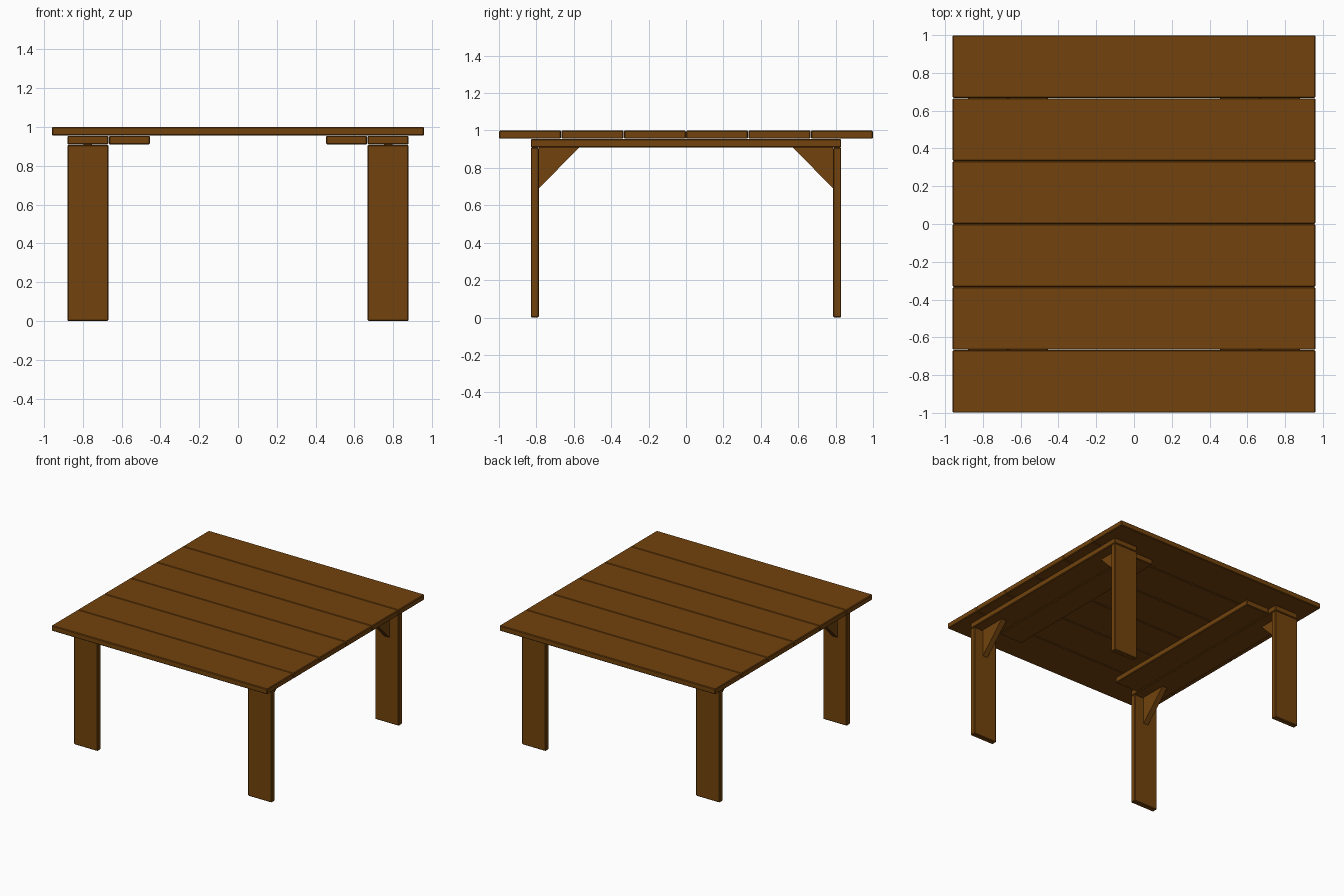
import bpy, bmesh

if "Cube" in bpy.data.objects:
    bpy.data.objects.remove(bpy.data.objects["Cube"])

wood = bpy.data.materials.new("wood")
wood.diffuse_color = (0.17, 0.056, 0.004, 1)
wood.use_nodes = True
wood.node_tree.nodes["Principled BSDF"].inputs["Base Color"].default_value = wood.diffuse_color


def finish(name, bm):
    bmesh.ops.recalc_face_normals(bm, faces=bm.faces)
    mesh = bpy.data.meshes.new(name)
    bm.to_mesh(mesh)
    bm.free()
    mesh.materials.append(wood)
    ob = bpy.data.objects.new(name, mesh)
    bpy.context.collection.objects.link(ob)
    return ob


def board(name, x, y, z):
    """Board between (min, max) pairs, with slightly eased edges."""
    bm = bmesh.new()
    bmesh.ops.create_cube(bm, size=1)
    for v in bm.verts:
        v.co = [(a + b) / 2 + c * (b - a) for (a, b), c in zip((x, y, z), v.co)]
    bmesh.ops.bevel(bm, geom=bm.edges[:], offset=0.005, segments=1, affect='EDGES')
    return finish(name, bm)


def span(s, a, b):
    return tuple(sorted((s * a, s * b)))


def brace(name, sx, sy):
    """Triangular corner brace between leg and rail."""
    bm = bmesh.new()
    profile = [(0.787, 0.91), (0.57, 0.91), (0.787, 0.69)]
    face = bm.faces.new([bm.verts.new((sx * 0.775 - 0.022, sy * y, z)) for y, z in profile])
    ext = bmesh.ops.extrude_face_region(bm, geom=[face])
    verts = [g for g in ext['geom'] if isinstance(g, bmesh.types.BMVert)]
    bmesh.ops.translate(bm, verts=verts, vec=(0.044, 0, 0))
    return finish(name, bm)


# Six table top planks running along x
for i in range(6):
    y0 = -1 + i / 3
    board(f"top_plank_{i + 1}", (-0.96, 0.96), (y0 + 0.001, y0 + 1 / 3 - 0.001), (0.956, 1.0))

for sx, side in ((-1, "left"), (1, "right")):
    # Flat rails under the top
    board(f"{side}_outer_rail", span(sx, 0.668, 0.88), (-0.83, 0.83), (0.91, 0.955))
    board(f"{side}_inner_rail", span(sx, 0.455, 0.666), (-0.755, 0.755), (0.91, 0.955))
    for sy, end in ((-1, "front"), (1, "back")):
        # Plank legs and braces
        board(f"{end}_{side}_leg", span(sx, 0.668, 0.88), span(sy, 0.787, 0.83), (0, 0.908))
        brace(f"{end}_{side}_brace", sx, sy)
